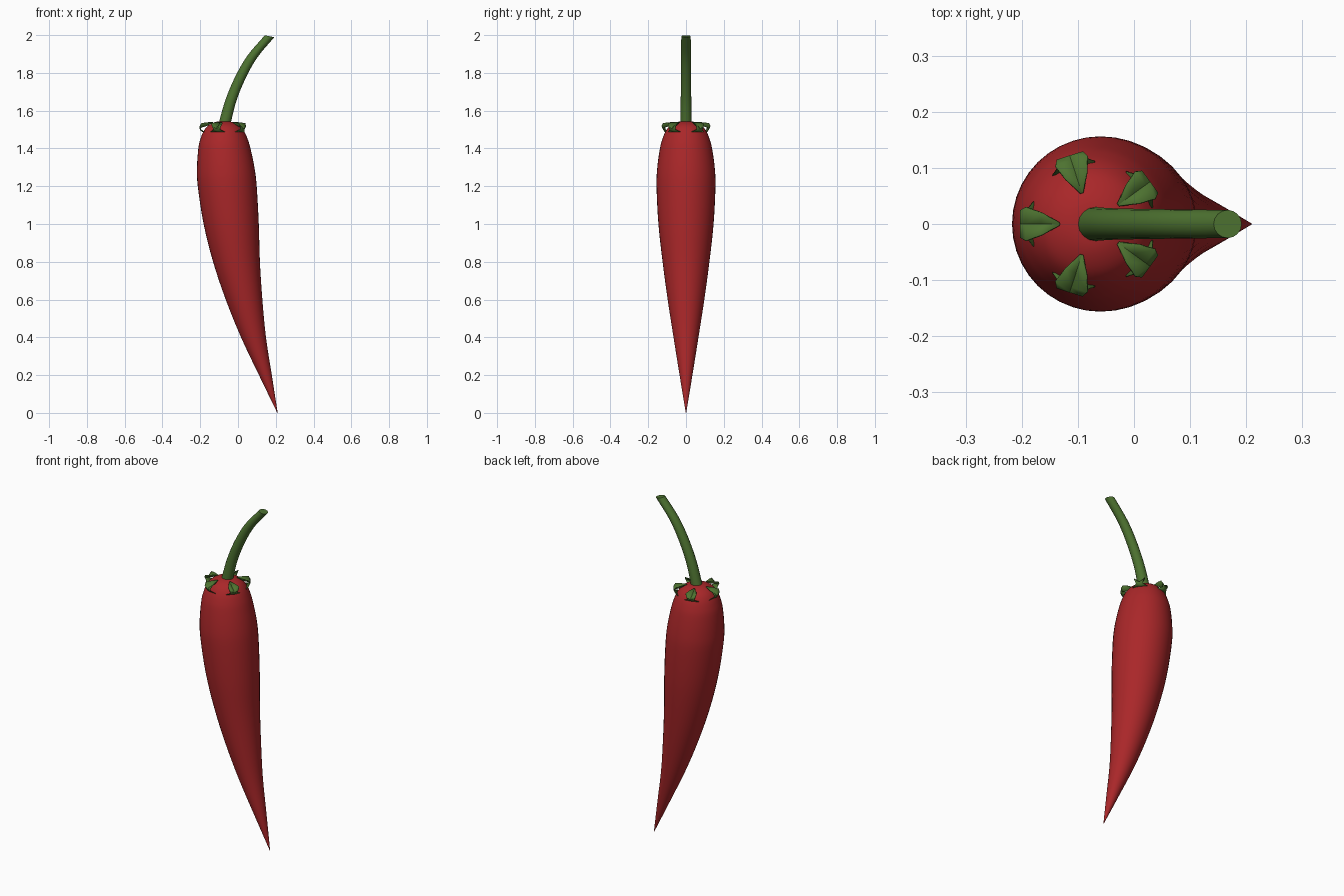
import bpy, bmesh
from math import sin, cos, pi, radians
from mathutils import Vector, Matrix

cube = bpy.data.objects.get("Cube")
if cube:
    bpy.data.objects.remove(cube, do_unlink=True)


def material(name, rgb):
    m = bpy.data.materials.new(name)
    m.use_nodes = True
    m.diffuse_color = (*rgb, 1)
    m.node_tree.nodes["Principled BSDF"].inputs["Base Color"].default_value = (*rgb, 1)
    return m


red = material("pepper_red", (0.40, 0.02, 0.022))
green = material("stem_green", (0.075, 0.17, 0.03))


def finish(name, bm, mat, angle=40):
    mesh = bpy.data.meshes.new(name)
    bmesh.ops.recalc_face_normals(bm, faces=bm.faces)
    bm.to_mesh(mesh)
    bm.free()
    mesh.materials.append(mat)
    ob = bpy.data.objects.new(name, mesh)
    bpy.context.collection.objects.link(ob)
    bpy.ops.object.select_all(action="DESELECT")
    ob.select_set(True)
    bpy.context.view_layer.objects.active = ob
    bpy.ops.object.shade_smooth_by_angle(angle=radians(angle))
    return ob


def smooth_path(points, steps):
    """Catmull-Rom interpolation through the stations."""
    p = [Vector(q) for q in points]
    p = [p[0] * 2 - p[1]] + p + [p[-1] * 2 - p[-2]]
    out = []
    for a, b, c, d in zip(p, p[1:], p[2:], p[3:]):
        for i in range(steps):
            t = i / steps
            out.append(0.5 * (2 * b + (c - a) * t + (2 * a - 5 * b + 4 * c - d) * t * t
                              + (3 * b - a - 3 * c + d) * t ** 3))
    return out + [p[-2]]


def loft(stations, sides, steps, lean=0):
    """Stack level rings given as (centre x, height, radius)."""
    bm = bmesh.new()
    rings = []
    for x, z, r in smooth_path(stations, steps):
        r = max(r, 0.001)
        rings.append([bm.verts.new((x + r * cos(a), r * sin(a), z - lean * r * cos(a)))
                      for a in (2 * pi * i / sides for i in range(sides))])
    for lo, hi in zip(rings, rings[1:]):
        for i in range(sides):
            j = (i + 1) % sides
            bm.faces.new((lo[i], lo[j], hi[j], hi[i]))
    bm.faces.new(rings[0])
    return bm, bm.faces.new(rings[-1])


# Pepper body, from the pointed tip to the rounded shoulder
body = [(0.209, 0.0, 0.001), (0.145, 0.2, 0.034), (0.082, 0.4, 0.066),
        (0.032, 0.6, 0.097), (-0.008, 0.8, 0.124), (-0.036, 1.0, 0.146),
        (-0.057, 1.2, 0.156), (-0.065, 1.3, 0.152), (-0.072, 1.4, 0.138),
        (-0.074, 1.45, 0.125), (-0.075, 1.49, 0.108), (-0.075, 1.52, 0.084),
        (-0.075, 1.54, 0.045), (-0.075, 1.545, 0.001)]
finish("pepper_body", loft(body, 40, 4)[0], red, 60)

# Curved stem with a shallow dished end
stem = [(-0.072, 1.52, 0.031), (-0.066, 1.55, 0.030), (-0.037, 1.656, 0.028),
        (0.010, 1.77, 0.027), (0.075, 1.885, 0.026), (0.167, 1.994, 0.025)]
bm, cap = loft(stem, 16, 4, lean=0.2)
bmesh.ops.inset_region(bm, faces=[cap], thickness=0.004, depth=-0.006)
finish("stem", bm, green)

# Folded calyx leaf rows: (radius, half width, edge height, crease height)
rows = [(0.058, 0.002, 1.540, 1.538), (0.090, 0.020, 1.537, 1.520),
        (0.118, 0.030, 1.533, 1.512), (0.127, 0.025, 1.518, 1.505),
        (0.121, 0.018, 1.500, 1.494), (0.104, 0.040, 1.488, 1.484)]
for n in range(5):
    bm = bmesh.new()
    grid = [[bm.verts.new((r, -w, ze)), bm.verts.new((r, 0, zc)), bm.verts.new((r, w, ze))]
            for r, w, ze, zc in rows]
    for a, b in zip(grid, grid[1:]):
        for i in range(2):
            bm.faces.new((a[i], a[i + 1], b[i + 1], b[i]))
    turn = Matrix.Translation((-0.075, 0, 0)) @ Matrix.Rotation(radians(36 + 72 * n), 4, "Z")
    bmesh.ops.transform(bm, matrix=turn, verts=bm.verts)
    leaf = finish(f"calyx_leaf_{n + 1}", bm, green, 30)
    solid = leaf.modifiers.new("thickness", "SOLIDIFY")
    solid.thickness = 0.003
    solid.offset = 0
